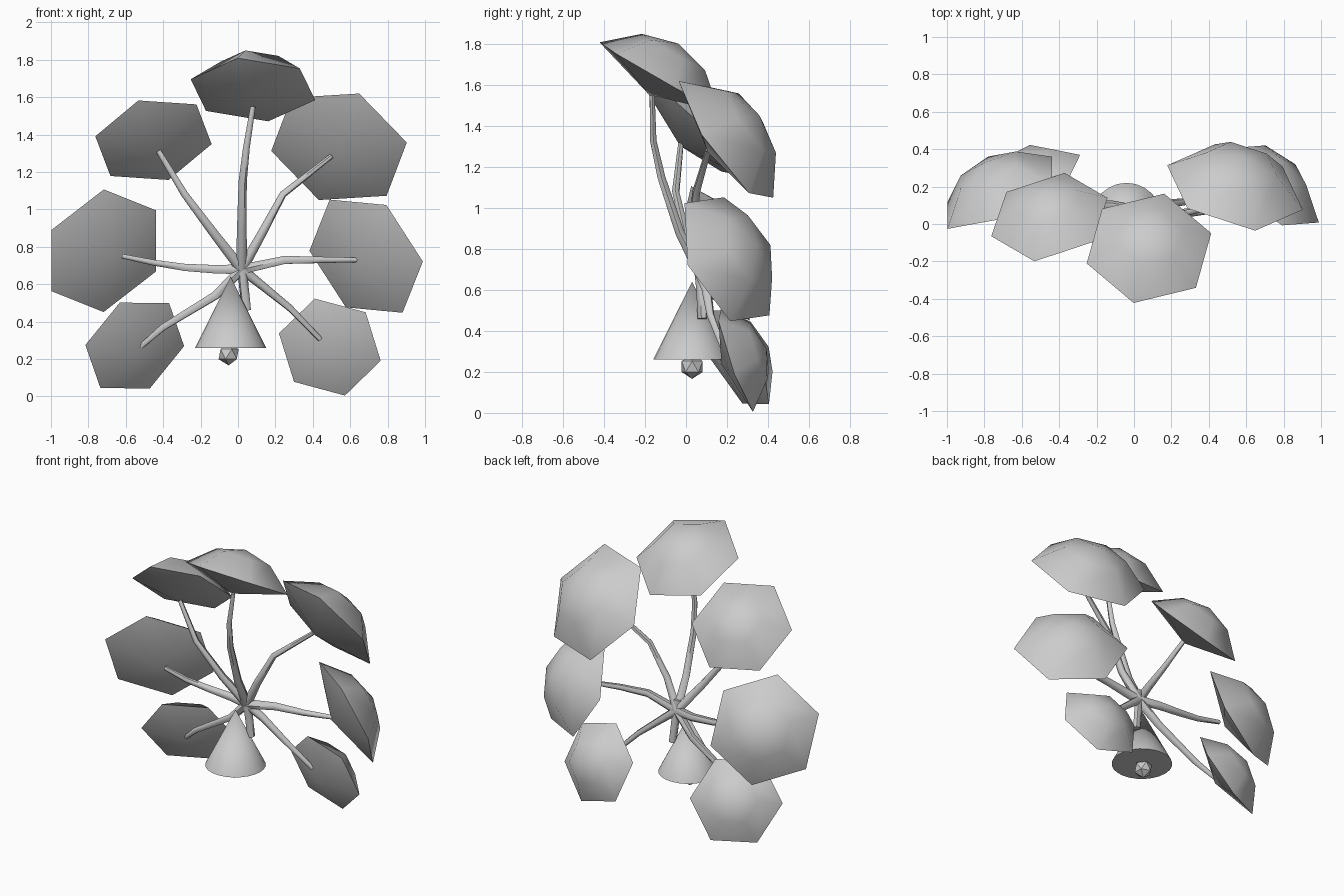
import bpy, bmesh, math
from mathutils import Vector, Matrix

if "Cube" in bpy.data.objects:
    bpy.data.objects.remove(bpy.data.objects["Cube"])

grey = bpy.data.materials.new("pale_grey")
grey.diffuse_color = (0.6, 0.6, 0.6, 1)
grey.use_nodes = True
grey.node_tree.nodes["Principled BSDF"].inputs["Base Color"].default_value = grey.diffuse_color


def finish(ob, angle):
    ob.data.materials.clear()
    ob.data.materials.append(grey)
    bpy.ops.object.select_all(action='DESELECT')
    ob.select_set(True)
    bpy.context.view_layer.objects.active = ob
    bpy.ops.object.shade_smooth_by_angle(angle=math.radians(angle))


def mesh_object(name, bm, angle):
    bmesh.ops.recalc_face_normals(bm, faces=bm.faces)
    me = bpy.data.meshes.new(name)
    bm.to_mesh(me)
    bm.free()
    ob = bpy.data.objects.new(name, me)
    bpy.context.collection.objects.link(ob)
    finish(ob, angle)


# six-sided leaf cap: shallow cone below, faceted dome above
def cap(name, centre, normal, corner, r):
    n = Vector(normal).normalized()
    u = Vector(corner)
    u = (u - n * u.dot(n)).normalized()
    w = n.cross(u)
    c = Vector(centre)
    bm = bmesh.new()

    def ring(s, h):
        return [bm.verts.new(c + n * h * r + (u * math.cos(i * math.pi / 3)
                + w * math.sin(i * math.pi / 3)) * s * r) for i in range(6)]

    bottom = bm.verts.new(c - n * 0.29 * r)
    rim, mid = ring(1, 0), ring(0.53, 0.40)
    top = bm.verts.new(c + n * 0.54 * r)
    for i in range(6):
        j = (i + 1) % 6
        bm.faces.new((bottom, rim[j], rim[i]))
        bm.faces.new((rim[i], rim[j], mid[j], mid[i]))
        bm.faces.new((mid[i], mid[j], top))
    mesh_object(name, bm, 50)


# tapered branch along a path
def branch(name, points, r0, r1):
    cu = bpy.data.curves.new(name, 'CURVE')
    cu.dimensions = '3D'
    cu.bevel_depth = 1
    cu.bevel_resolution = 1
    cu.use_fill_caps = True
    sp = cu.splines.new('POLY')
    sp.points.add(len(points) - 1)
    for i, p in enumerate(points):
        sp.points[i].co = (*p, 1)
        sp.points[i].radius = r0 + (r1 - r0) * i / (len(points) - 1)
    ob = bpy.data.objects.new(name, cu)
    bpy.context.collection.objects.link(ob)
    bpy.ops.object.select_all(action='DESELECT')
    ob.select_set(True)
    bpy.context.view_layer.objects.active = ob
    bpy.ops.object.convert(target='MESH')
    finish(bpy.context.object, 60)


# leaf caps: centre, outward normal, direction to one corner, radius
caps = {
    "top": ((.08, -.13, 1.64), (.025, .495, .868), (.33, .08, -.055), .347),
    "upper_right": ((.54, .195, 1.335), (.226, .797, .56), (.367, -.12, .023), .382),
    "upper_left": ((-.452, .037, 1.37), (-.18, .69, .70), (-.08, -.235, .21), .328),
    "right": ((.685, .20, .75), (.52, .766, .374), (.315, -.2, -.03), .36),
    "left": ((-.718, .167, .779), (-.43, .83, .36), (-.282, -.187, .114), .357),
    "lower_left": ((-.552, .24, .272), (-.39, .806, .443), (-.264, -.13, .003), .294),
    "lower_right": ((.491, .25, .264), (.136, .936, .32), (.27, -.014, -.0725), .282),
}
for key, args in caps.items():
    cap(key + "_leaf_cap", *args)

# branches fanning out from the hub
hub = (.02, .07, .68)
paths = {
    "top": [(.02, -.03, .88), (.025, -.12, 1.15), (.045, -.16, 1.33), (.08, -.165, 1.55)],
    "upper_right": [(.125, .03, .866), (.24, .05, 1.08), (.50, .11, 1.285)],
    "upper_left": [(-.12, 0, .86), (-.285, -.05, 1.08), (-.425, -.025, 1.312)],
    "right": [(.25, .055, .73), (.45, .08, .73), (.645, .13, .73)],
    "left": [(-.12, .10, .68), (-.285, .10, .69), (-.45, .085, .715), (-.62, .09, .75)],
    "lower_left": [(-.12, .10, .54), (-.40, .12, .37), (-.525, .18, .262)],
    "lower_right": [(.12, .10, .60), (.275, .12, .475), (.44, .185, .305)],
}
for key, pts in paths.items():
    branch(key + "_branch", [hub] + pts, .03, .014)
branch("trunk_stub", [(.045, .08, .46), (.03, .075, .60), (.02, .06, .75)], .025, .027)

# hanging cone
bm = bmesh.new()
bmesh.ops.create_cone(bm, cap_ends=True, segments=24, radius1=.19, radius2=0,
                      depth=.38, matrix=Matrix.Translation((-.04, .03, .45)))
mesh_object("cone_bell", bm, 40)

# small faceted drop beneath the cone
bm = bmesh.new()
bmesh.ops.create_icosphere(bm, subdivisions=1, radius=.06,
                           matrix=Matrix.Translation((-.05, .03, .226)))
mesh_object("bell_drop", bm, 10)
